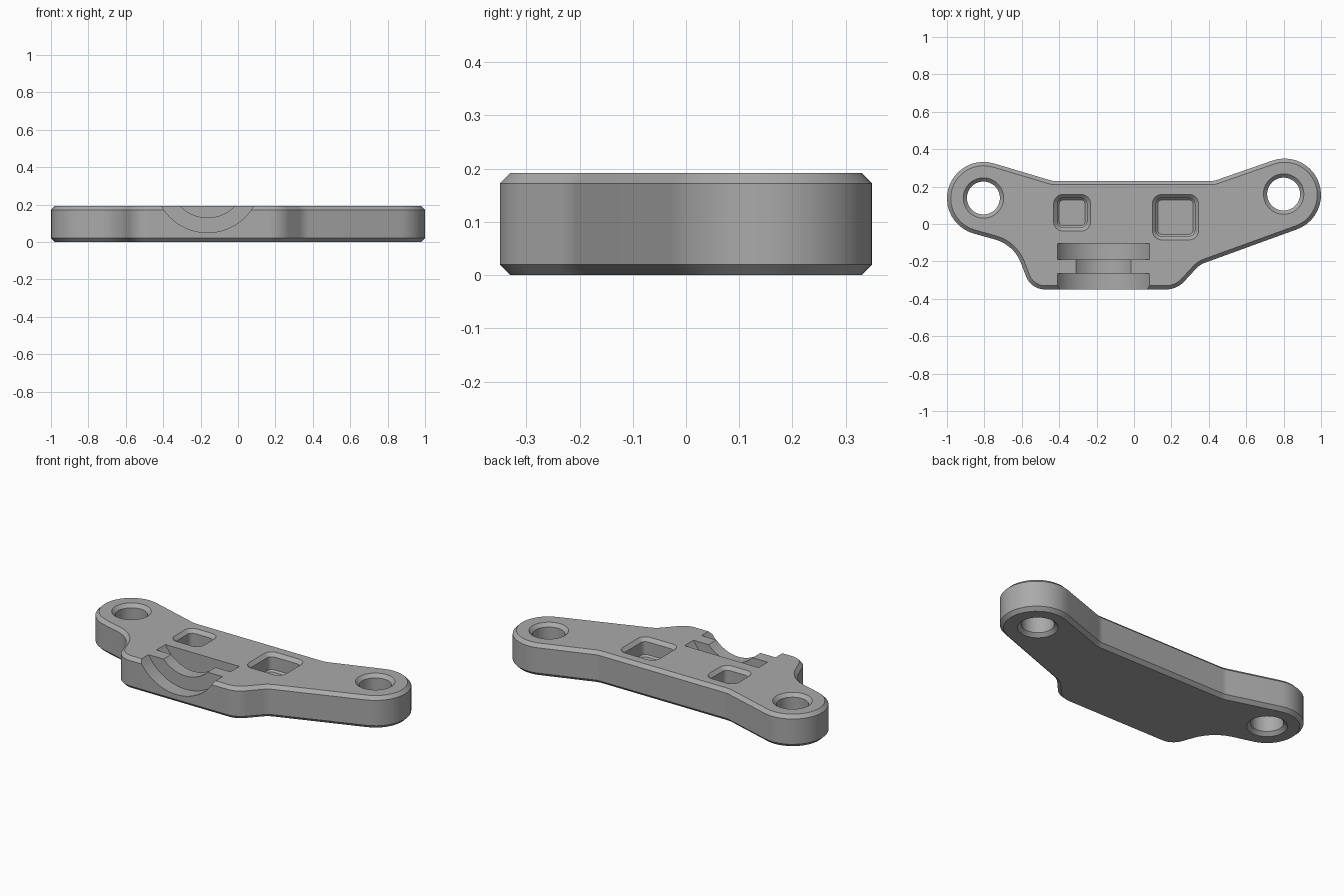
import bpy, bmesh, math

if "Cube" in bpy.data.objects:
    bpy.data.objects.remove(bpy.data.objects["Cube"])

H, CH = 0.192, 0.02   # plate height, edge chamfer


def belt(circles, off=0.0, seg=20):
    """Counter-clockwise outline of tangent arcs; negative radius = concave arc."""
    cs = [(x, y, r + off) for x, y, r in circles]
    n = len(cs)
    head = []
    for i in range(n):
        (x1, y1, r1), (x2, y2, r2) = cs[i], cs[(i + 1) % n]
        dx, dy = x2 - x1, y2 - y1
        s = (r1 - r2) / math.hypot(dx, dy)
        head.append(math.atan2(dy, dx) + math.asin(max(-1, min(1, s))))
    pts = []
    for i, (x, y, r) in enumerate(cs):
        a0, a1 = head[i - 1] - math.pi / 2, head[i] - math.pi / 2
        sweep = (a1 - a0) % (2 * math.pi)
        if r < 0:
            sweep -= 2 * math.pi
        for k in range(seg + 1):
            a = a0 + sweep * k / seg
            pts.append((x + r * math.cos(a), y + r * math.sin(a)))
    return pts


def circle(x, y, r, seg=64):
    return [(x + r * math.cos(2 * math.pi * k / seg),
             y + r * math.sin(2 * math.pi * k / seg)) for k in range(seg)]


def loft(name, rings, along_y=False):
    """Closed solid through rings [(height, points)]."""
    bm = bmesh.new()
    loops = []
    for h, pts in rings:
        loops.append([bm.verts.new((a, h, b) if along_y else (a, b, h)) for a, b in pts])
    n = len(loops[0])
    for lo, hi in zip(loops, loops[1:]):
        for i in range(n):
            j = (i + 1) % n
            bm.faces.new((lo[i], lo[j], hi[j], hi[i]))
    bm.faces.new(loops[0][::-1])
    bm.faces.new(loops[-1])
    bmesh.ops.recalc_face_normals(bm, faces=bm.faces)
    me = bpy.data.meshes.new(name)
    bm.to_mesh(me)
    bm.free()
    ob = bpy.data.objects.new(name, me)
    bpy.context.collection.objects.link(ob)
    return ob


# plate outline: ears, concave waists and lower corners
outline = [
    (-0.475, -0.24, 0.11), (0.17, -0.215, 0.135), (0.42, -0.32, -0.12),
    (0.805, 0.155, 0.195), (0.41, 0.33, -0.10), (-0.42, 0.33, -0.10),
    (-0.805, 0.137, 0.195), (-0.80, -0.285, -0.21),
]
plate = loft("bracket_plate", [
    (0, belt(outline, -CH)), (CH, belt(outline)),
    (H - CH, belt(outline)), (H, belt(outline, -CH))])

cutters = []

# chamfered through holes in the ears
for x, y in ((-0.805, 0.139), (0.80, 0.16)):
    e, r = 0.02, 0.088
    cutters.append(loft("hole_cutter", [
        (-e, circle(x, y, r + 2 * e)), (e, circle(x, y, r)),
        (H - e, circle(x, y, r)), (H + e, circle(x, y, r + 2 * e))]))

# blind square pockets with chamfered rims
for x0, x1, y0, y1 in ((-0.41, -0.252, -0.018, 0.138), (0.118, 0.325, -0.065, 0.138)):
    r, e = 0.03, 0.02
    rect = [(x0 + r, y0 + r, r), (x1 - r, y0 + r, r), (x1 - r, y1 - r, r), (x0 + r, y1 - r, r)]
    cutters.append(loft("pocket_cutter", [
        (0.085, belt(rect, -0.01, 6)), (0.095, belt(rect, 0, 6)), (H - e, belt(rect, 0, 6)),
        (H + e, belt(rect, 2 * e, 6))]))

# round cradle: two wide grooves joined by a narrower neck
gx, gz = -0.163, 0.334
for ya, yb, r in ((-0.45, -0.265, 0.284), (-0.19, -0.105, 0.284), (-0.29, -0.15, 0.204)):
    cutters.append(loft("cradle_cutter", [(ya, circle(gx, gz, r, 96)),
                                          (yb, circle(gx, gz, r, 96))], True))

bpy.context.view_layer.objects.active = plate
plate.select_set(True)
for c in cutters:
    m = plate.modifiers.new("cut", 'BOOLEAN')
    m.operation, m.solver, m.object = 'DIFFERENCE', 'EXACT', c
    bpy.ops.object.modifier_apply(modifier=m.name)
    bpy.data.objects.remove(c)

mat = bpy.data.materials.new("mid grey")
mat.diffuse_color = (0.4, 0.4, 0.4, 1)
mat.use_nodes = True
mat.node_tree.nodes["Principled BSDF"].inputs["Base Color"].default_value = mat.diffuse_color
plate.data.materials.clear()
plate.data.materials.append(mat)
bpy.ops.object.shade_smooth_by_angle(angle=math.radians(25))
